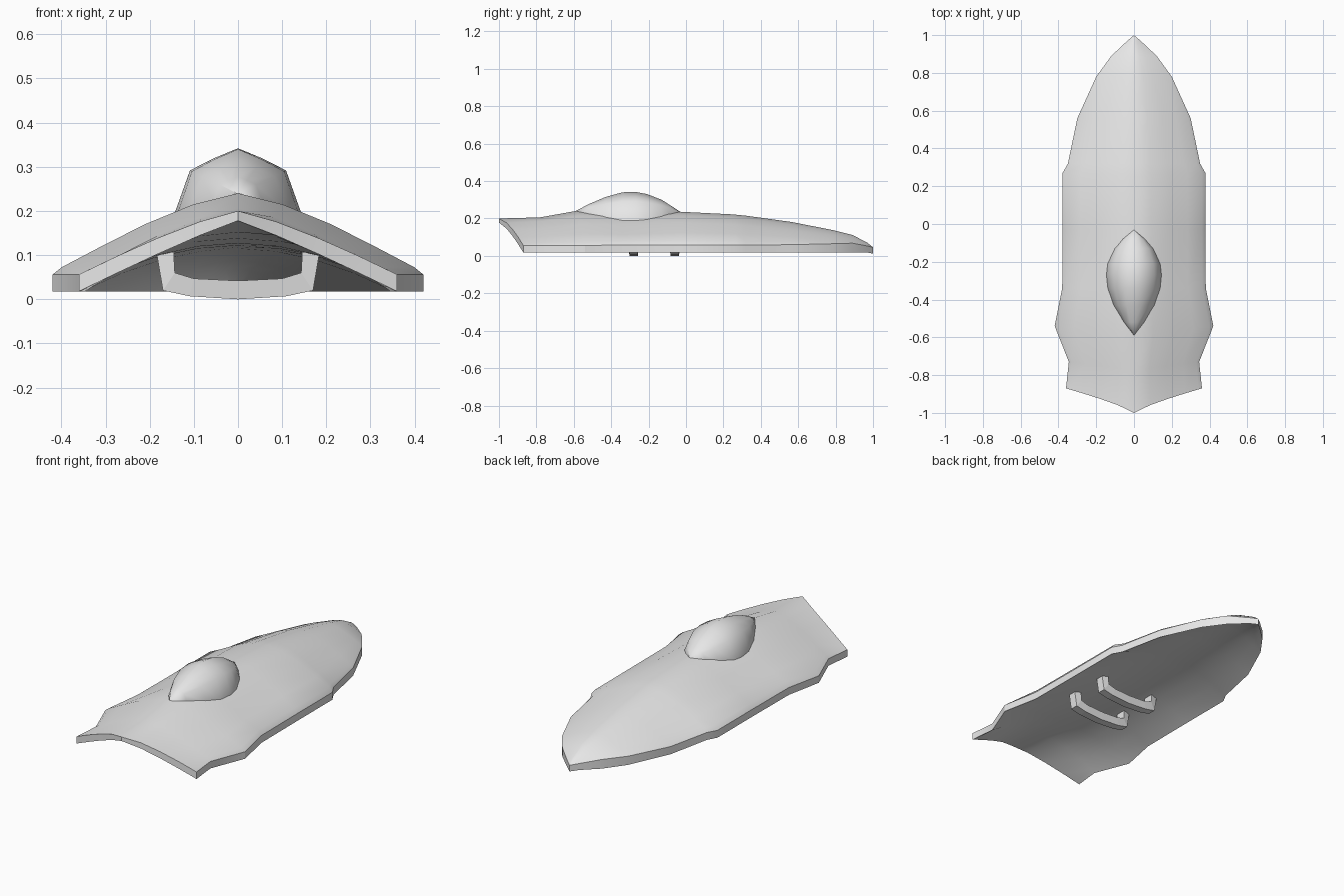
import bpy
import bmesh
import math

cube = bpy.data.objects.get("Cube")
if cube:
    bpy.data.objects.remove(cube, do_unlink=True)

grey = bpy.data.materials.new("light grey")
grey.use_nodes = True
grey.diffuse_color = (0.8, 0.8, 0.8, 1)
grey.node_tree.nodes["Principled BSDF"].inputs["Base Color"].default_value = (0.8, 0.8, 0.8, 1)


def finish(name, bm, smooth_angle=None):
    """Clean a bmesh, make it an object and shade it."""
    bmesh.ops.remove_doubles(bm, verts=bm.verts, dist=0.0005)
    bmesh.ops.recalc_face_normals(bm, faces=bm.faces)
    mesh = bpy.data.meshes.new(name)
    bm.to_mesh(mesh)
    bm.free()
    mesh.materials.append(grey)
    obj = bpy.data.objects.new(name, mesh)
    bpy.context.collection.objects.link(obj)
    if smooth_angle:
        bpy.ops.object.select_all(action='DESELECT')
        obj.select_set(True)
        bpy.context.view_layer.objects.active = obj
        bpy.ops.object.shade_smooth_by_angle(angle=math.radians(smooth_angle))
    return obj


def loft(bm, rows, closed=False):
    """Bridge consecutive rows of points with quads."""
    verts = [[bm.verts.new(p) for p in row] for row in rows]
    n = len(rows[0])
    for a, b in zip(verts, verts[1:]):
        for i in range(n if closed else n - 1):
            j = (i + 1) % n
            bm.faces.new((a[i], a[j], b[j], b[i]))
    return verts


# Hull: ridge y, ridge z, half width, edge y, edge z, shoulder lift, roundness, underside z
stations = [
    (-1.0, 0.20, 0.36, -0.87, 0.056, 0, 1.25, 0.178),
    (-0.78, 0.206, 0.345, -0.73, 0.056, 0.006, 1.4, 0.152),
    (-0.59, 0.24, 0.42, -0.54, 0.056, 0.004, 1.4, 0.138),
    (-0.34, 0.24, 0.38, -0.34, 0.058, 0.012, 1.3, 0.127),
    (-0.03, 0.236, 0.378, -0.03, 0.058, 0.01, 1.6, 0.122),
    (0.25, 0.222, 0.378, 0.27, 0.058, 0.01, 1.6, 0.118),
    (0.32, 0.215, 0.35, 0.32, 0.058, 0.006, 1.6, 0.115),
    (0.56, 0.182, 0.30, 0.56, 0.06, 0.004, 1.5, 0.105),
    (0.78, 0.139, 0.20, 0.78, 0.065, 0, 1.5, 0.088),
    (0.89, 0.112, 0.12, 0.89, 0.068, 0, 1.4, 0.068),
    (0.97, 0.07, 0.035, 0.97, 0.053, 0, 1.4, 0.034),
    (1.0, 0.046, 0, 1.0, 0.046, 0, 1.4, 0.012),
]
half = (0.24, 0.5, 0.75, 0.95, 1)
columns = [-t for t in reversed(half)] + [0] + list(half)


def hull_section(station):
    """Closed loop: upper skin across, then lower skin back."""
    ridge_y, ridge_z, width, edge_y, edge_z, lift, power, under_z = station
    under_edge = min(0.018, under_z)
    under_power = 1.1 if station is stations[0] else 1.9
    upper, lower = [], []
    for s in columns:
        t = abs(s)
        y = ridge_y + (edge_y - ridge_y) * t ** 0.8
        z = edge_z + (ridge_z - edge_z) * (1 - t ** power)
        if t == 0.95:
            z += lift
        upper.append((s * width, y, z))
        lower.append((s * width, y, under_edge + (under_z - under_edge) * (1 - t ** under_power)))
    return upper + lower[::-1]


bm = bmesh.new()
rings = loft(bm, [hull_section(s) for s in stations], closed=True)
n = len(columns)
for i in range(n - 1):
    ring = rings[0]
    bm.faces.new((ring[i], ring[i + 1], ring[2 * n - 2 - i], ring[2 * n - 1 - i]))
bmesh.ops.dissolve_degenerate(bm, dist=0.0005, edges=bm.edges)
finish("hull", bm, 32)

# Canopy: y, half width, top height, base height
canopy = [
    (-0.59, 0, 0.24, 0.238),
    (-0.52, 0.055, 0.277, 0.222),
    (-0.43, 0.11, 0.315, 0.20),
    (-0.34, 0.141, 0.34, 0.183),
    (-0.27, 0.147, 0.342, 0.185),
    (-0.21, 0.14, 0.331, 0.19),
    (-0.13, 0.104, 0.30, 0.205),
    (-0.08, 0.06, 0.268, 0.222),
    (-0.03, 0, 0.235, 0.233),
]
bm = bmesh.new()
rows = []
for y, w, top, base in canopy:
    mid = base + (top - base) * 0.68
    rows.append([(-w, y, base - 0.01), (-w, y, base), (-0.74 * w, y, mid),
                 (-0.37 * w, y, mid + (top - mid) * 0.55), (0, y, top),
                 (0.37 * w, y, mid + (top - mid) * 0.55),
                 (0.74 * w, y, mid), (w, y, base), (w, y, base - 0.01)])
loft(bm, rows)
bmesh.ops.dissolve_degenerate(bm, dist=0.0005, edges=bm.edges)
finish("canopy", bm, 50)

# Landing skids: outer and inner outline of a shallow U, lofted around a box section
outer = [(0.185, 0.108), (0.17, 0.02), (0.11, 0.007), (0, 0)]
inner = [(0.146, 0.115), (0.143, 0.06), (0.10, 0.047), (0, 0.042)]


def mirrored(points):
    return [(-x, z) for x, z in points] + points[-2::-1]


for name, y in (("front_skid", -0.28), ("rear_skid", -0.06)):
    bm = bmesh.new()
    rows = []
    for (xo, zo), (xi, zi) in zip(mirrored(outer), mirrored(inner)):
        rows.append([(xo, y - 0.022, zo), (xo, y + 0.022, zo),
                     (xi, y + 0.028, zi), (xi, y - 0.028, zi)])
    ends = loft(bm, rows, closed=True)
    bm.faces.new(ends[0])
    bm.faces.new(ends[-1])
    finish(name, bm)
